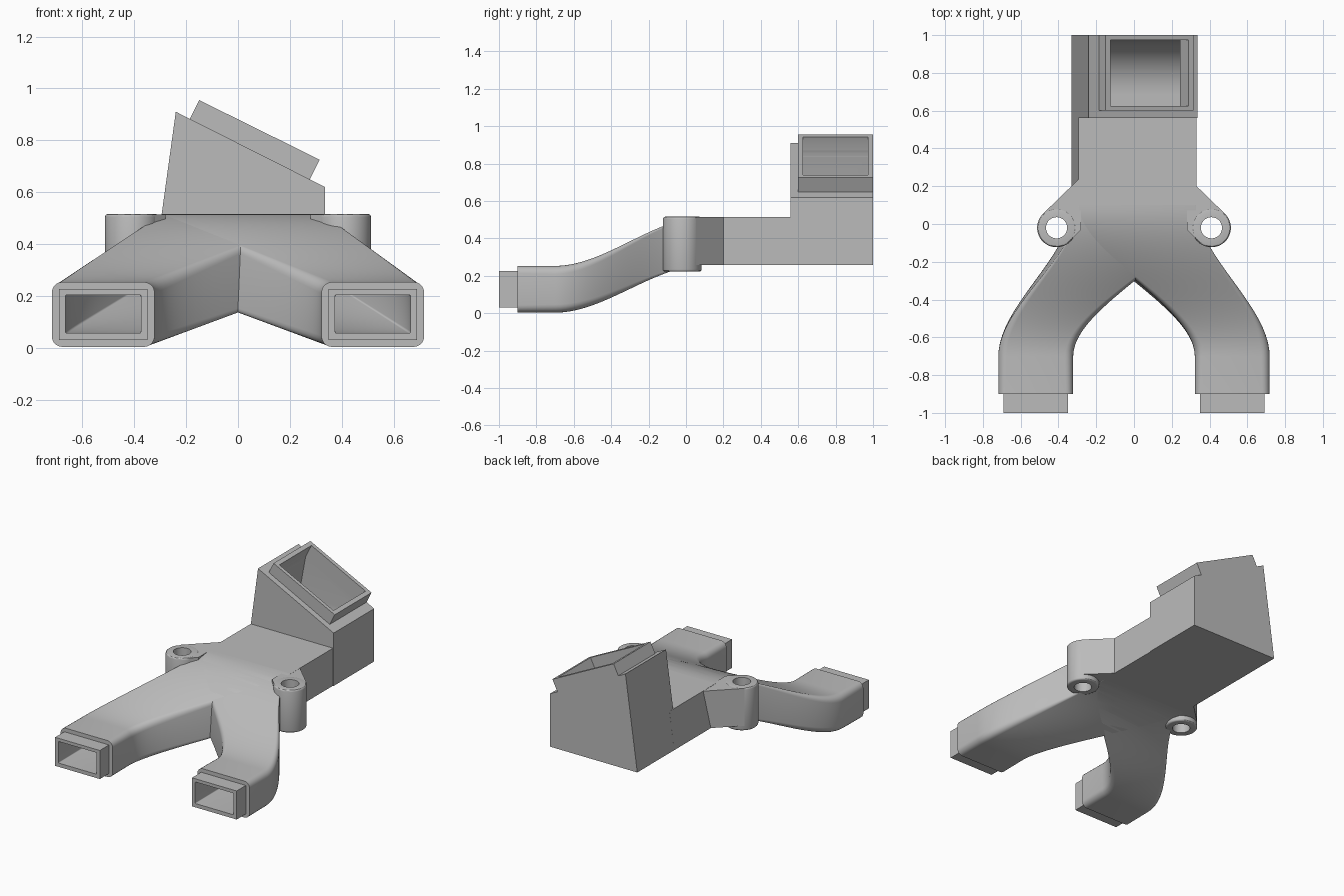
import bpy
import bmesh
from math import cos, sin, pi
from mathutils import Vector, Matrix

cube = bpy.data.objects.get("Cube")
if cube:
    bpy.data.objects.remove(cube, do_unlink=True)

grey = bpy.data.materials.new("plain grey")
grey.use_nodes = True
grey.diffuse_color = (0.5, 0.5, 0.5, 1)
grey.node_tree.nodes["Principled BSDF"].inputs["Base Color"].default_value = (0.5, 0.5, 0.5, 1)

parts, cutters = [], []


def finish(name, bm, group):
    bmesh.ops.recalc_face_normals(bm, faces=bm.faces)
    mesh = bpy.data.meshes.new(name)
    bm.to_mesh(mesh)
    bm.free()
    mesh.materials.append(grey)
    ob = bpy.data.objects.new(name, mesh)
    bpy.context.collection.objects.link(ob)
    group.append(ob)
    return ob


def loft(rings):
    """Closed solid through a list of matching point rings."""
    bm = bmesh.new()
    rows = [[bm.verts.new(p) for p in ring] for ring in rings]
    n = len(rows[0])
    for a, b in zip(rows, rows[1:]):
        for i in range(n):
            j = (i + 1) % n
            bm.faces.new((a[i], a[j], b[j], b[i]))
    bm.faces.new(rows[0])
    bm.faces.new(rows[-1])
    return bm


def prism_y(pts, y0, y1):
    return loft([[(x, y, z) for x, z in pts] for y in (y0, y1)])


def rect(x0, x1, z0, z1):
    return [(x0, z0), (x1, z0), (x1, z1), (x0, z1)]


def rounded(corners, r, seg=5):
    """Round the corners of a four-sided section, lower left first."""
    out = []
    for k, (x, z) in enumerate(corners):
        cx = x + (r if k in (0, 3) else -r)
        cz = z + (r if k < 2 else -r)
        for i in range(seg + 1):
            a = pi + k * pi / 2 + i / seg * pi / 2
            out.append((cx + r * cos(a), cz + r * sin(a)))
    return out


def leg(start, end, r, y_front, steps=28):
    """Swept S-bend that blends from the outlet section to the trunk section."""
    rings = [[(x, y_front, z) for x, z in rounded(start, r)]]
    for i in range(steps + 1):
        t = i / steps
        s = t * t * (3 - 2 * t)
        sec = [Vector(a).lerp(Vector(b), s) for a, b in zip(start, end)]
        rad = r * (1 - s) + 0.004
        rings.append([(x, -0.7 + 0.8 * t, z) for x, z in rounded(sec, rad)])
    return loft(rings)


def cylinder(x, y, z0, z1, r, bevel=0):
    bm = bmesh.new()
    bmesh.ops.create_cone(bm, cap_ends=True, segments=48, radius1=r, radius2=r, depth=z1 - z0,
                          matrix=Matrix.Translation((x, y, (z0 + z1) / 2)))
    if bevel:
        rims = [e for e in bm.edges if abs(e.verts[0].co.z - e.verts[1].co.z) < 1e-4]
        bmesh.ops.bevel(bm, geom=rims, offset=bevel, segments=3, affect='EDGES', profile=0.5)
    return bm


# Trunk with one leaning side
trunk = [(-0.33, 0.257), (0.33, 0.257), (0.33, 0.515), (-0.295, 0.515)]
finish("trunk", prism_y(trunk, 0.1, 0.6), parts)
hollow = rect(-0.275, 0.29, 0.295, 0.475)
finish("trunk_cavity", prism_y(hollow, 0.05, 0.68), cutters)

# Legs, outlet collars and mounting lugs on both sides
for side, word in ((1, "left"), (-1, "right")):
    c = side * 0.52
    finish(word + "_leg", leg(rect(c - 0.198, c + 0.198, 0.003, 0.253), trunk, 0.04, -0.9), parts)
    finish(word + "_outlet_collar",
           prism_y(rect(c - 0.17, c + 0.17, 0.03, 0.226), -1, -0.86), parts)
    finish(word + "_leg_cavity",
           leg(rect(c - 0.145, c + 0.145, 0.056, 0.204), hollow, 0.004, -1.05), cutters)

    x, y = side * 0.41, -0.02
    finish(word + "_lug", cylinder(x, y, 0.222, 0.516, 0.103, 0.012), parts)
    web = [(0.483, 0.053), (0.28, 0.25), (0.28, -0.03), (0.33, -0.08)]
    finish(word + "_lug_web",
           loft([[(side * a, b, z) for a, b in web] for z in (0.257, 0.514)]), parts)
    finish(word + "_lug_hole", cylinder(x, y, 0.1, 0.6, 0.056), cutters)

# Inlet housing with sloping top
housing = [(-0.33, 0.257), (0.335, 0.257), (0.335, 0.62), (-0.24, 0.91)]
finish("inlet_housing", prism_y(housing, 0.56, 1.0), parts)

# Tilted inlet collar
high, low = Vector((-0.15, 0.955)), Vector((0.315, 0.725))
along = (low - high).normalized()
up = Vector((-along.y, along.x))
finish("inlet_collar",
       prism_y([high, low, low - 0.12 * up, high - 0.12 * up], 0.6, 1.0), parts)

# Inlet cavity, curving from the back wall into the floor
a, b = high + 0.03 * along, low - 0.03 * along
throat = [a + 0.1 * up, a - 0.1 * up, (-0.27, 0.295), (0.29, 0.295), b - 0.1 * up, b + 0.1 * up]
bm = prism_y(throat, 0.625, 0.973)
heel = [e for e in bm.edges if all(v.co.z < 0.3 and v.co.y > 0.9 for v in e.verts)]
bmesh.ops.bevel(bm, geom=heel, offset=0.28, segments=12, affect='EDGES', profile=0.5)
finish("inlet_cavity", bm, cutters)

# Hollow out every part, then shade
for ob in parts:
    bpy.ops.object.select_all(action='DESELECT')
    bpy.context.view_layer.objects.active = ob
    ob.select_set(True)
    for cutter in cutters:
        cutter.hide_render = True
        mod = ob.modifiers.new(cutter.name, 'BOOLEAN')
        mod.operation = 'DIFFERENCE'
        mod.solver = 'EXACT'
        mod.object = cutter
        bpy.ops.object.modifier_apply(modifier=mod.name)
    bpy.ops.object.shade_smooth_by_angle(angle=pi / 6)

for cutter in cutters:
    bpy.data.objects.remove(cutter, do_unlink=True)
